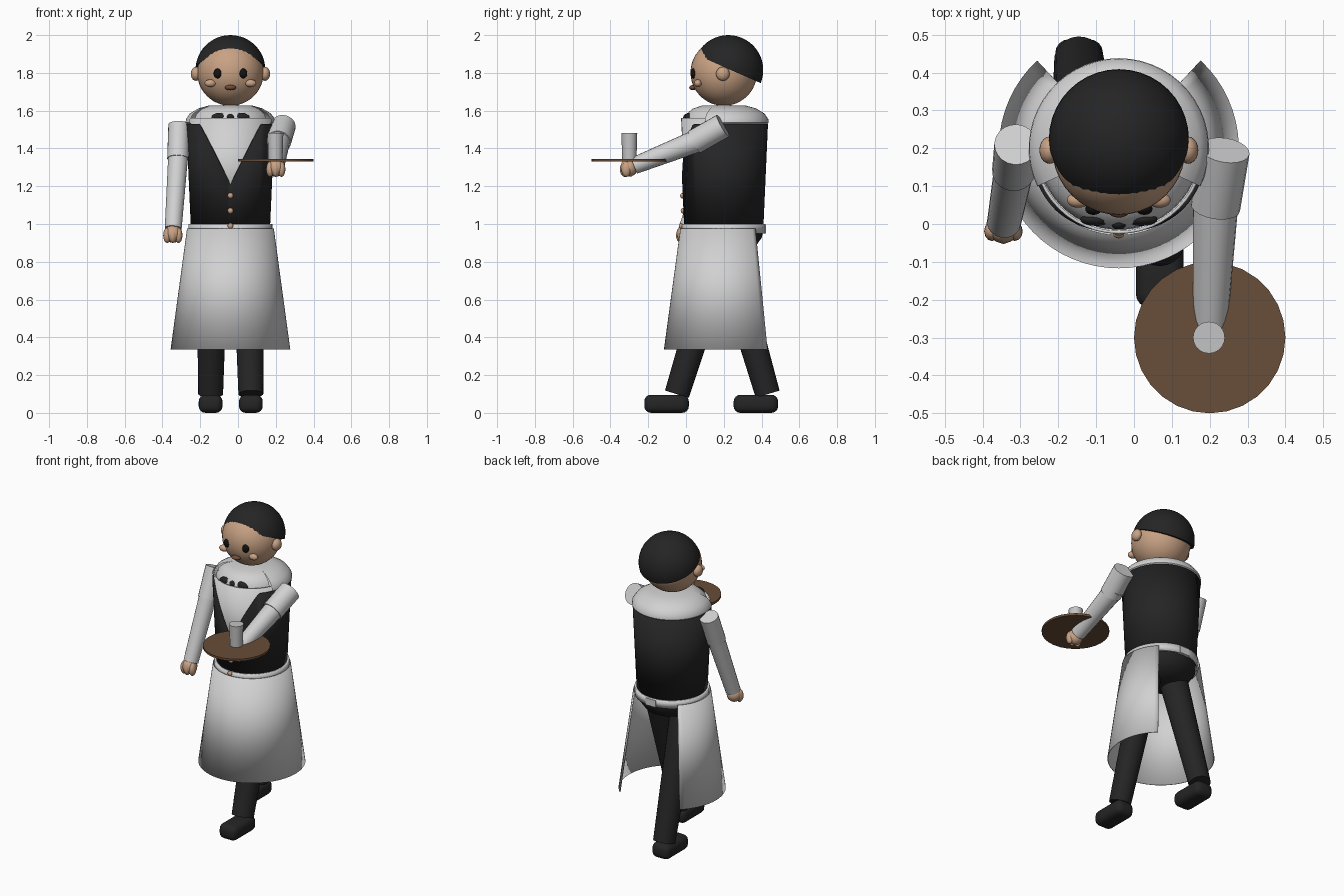
import bpy, bmesh, math
from mathutils import Vector, Matrix

old = bpy.data.objects.get("Cube")
if old:
    bpy.data.objects.remove(old, do_unlink=True)

CX, CY = -0.04, 0.2   # body axis


def material(name, r, g, b):
    m = bpy.data.materials.new(name)
    m.use_nodes = True
    m.diffuse_color = (r, g, b, 1)
    m.node_tree.nodes["Principled BSDF"].inputs["Base Color"].default_value = (r, g, b, 1)
    return m


BLACK = material("black cloth", 0.018, 0.018, 0.018)
WHITE = material("white linen", 0.64, 0.64, 0.64)
SKIN = material("skin", 0.58, 0.36, 0.23)
BROWN = material("brown wood", 0.14, 0.075, 0.04)
MOUTH = material("mouth brown", 0.16, 0.07, 0.04)
GLASS = material("glass grey", 0.55, 0.55, 0.55)
EYE = material("eye black", 0.006, 0.006, 0.006)


def finish(bm, name, mat, angle=40):
    bmesh.ops.recalc_face_normals(bm, faces=bm.faces)
    me = bpy.data.meshes.new(name)
    bm.to_mesh(me)
    bm.free()
    me.materials.append(mat)
    me.shade_smooth()
    me.set_sharp_from_angle(angle=math.radians(angle))
    ob = bpy.data.objects.new(name, me)
    bpy.context.scene.collection.objects.link(ob)
    return ob


def ball(name, center, radii, mat, segs=20, rings=12):
    bm = bmesh.new()
    bmesh.ops.create_uvsphere(bm, u_segments=segs, v_segments=rings, radius=1)
    bmesh.ops.transform(bm, verts=bm.verts,
                        matrix=Matrix.Translation(center) @ Matrix.Diagonal((*radii, 1)))
    return finish(bm, name, mat)


def tube(name, a, b, r1, r2, mat, segs=20):
    a, b = Vector(a), Vector(b)
    bm = bmesh.new()
    bmesh.ops.create_cone(bm, cap_ends=True, segments=segs, radius1=r1, radius2=r2,
                          depth=(b - a).length)
    rot = (b - a).to_track_quat('Z', 'Y').to_matrix().to_4x4()
    bmesh.ops.transform(bm, verts=bm.verts, matrix=Matrix.Translation((a + b) / 2) @ rot)
    return finish(bm, name, mat)


def lathe(name, profile, mat, start=0, end=360, segs=48, height=None):
    """Sweep (radius, z) points about the body axis; height(angle) may replace the top z."""
    bm = bmesh.new()
    closed = end - start == 360
    cols = []
    for i in range(segs if closed else segs + 1):
        a = math.radians(start + (end - start) * i / segs)
        col = []
        for r, z in profile:
            if height and z == profile[-1][1]:
                (r0, z0), (r1, z1) = profile[0], profile[-1]
                z = height(a)
                r = r0 + (r1 - r0) * (z - z0) / (z1 - z0)
            col.append(bm.verts.new((CX + r * math.cos(a), CY + r * math.sin(a), z)))
        cols.append(col)
    for i in range(segs):
        p, q = cols[i], cols[(i + 1) % len(cols)]
        for k in range(len(profile) - 1):
            bm.faces.new((p[k], q[k], q[k + 1], p[k + 1]))
    bmesh.ops.remove_doubles(bm, verts=bm.verts, dist=0.0001)
    return finish(bm, name, mat)


def thicken(ob, t, offset=-1):
    mod = ob.modifiers.new("thickness", 'SOLIDIFY')
    mod.thickness = t
    mod.offset = offset


# Head, ears and face
ball("head", (CX, CY, 1.802), (0.176, 0.176, 0.176), SKIN, 40, 24)
for side, s in (("right", -1), ("left", 1)):
    ball(side + "_ear", (CX + s * 0.183, 0.195, 1.795), (0.027, 0.036, 0.037), SKIN)
    ball(side + "_eye", (CX + s * 0.067, 0.04, 1.797), (0.022, 0.016, 0.026), EYE)
    ball(side + "_cheek", (CX + s * 0.107, 0.063, 1.745), (0.03, 0.02, 0.02), SKIN)
ball("mouth", (CX, 0.037, 1.722), (0.03, 0.02, 0.014), MOUTH)

# Hair cap, cut on a plane that falls towards the nape
bm = bmesh.new()
bmesh.ops.create_uvsphere(bm, u_segments=40, v_segments=24, radius=0.185)
bmesh.ops.translate(bm, verts=bm.verts, vec=(CX, 0.224, 1.815))
cut = bmesh.ops.bisect_plane(bm, geom=bm.verts[:] + bm.edges[:] + bm.faces[:],
                             plane_co=(CX, 0.2, 1.832), plane_no=(0, 0.44, 1), clear_inner=True)
bmesh.ops.contextual_create(bm, geom=[e for e in cut["geom_cut"]
                                      if isinstance(e, bmesh.types.BMEdge)])
finish(bm, "hair", BLACK)

# Shirt body, open at the collar rim, and the domed shoulders inside it
shirt = lathe("shirt", [(0.198, 1.0), (0.226, 1.56)], WHITE)
thicken(shirt, 0.008)
lathe("shoulders", [(0.22, 1.52), (0.238, 1.537), (0.236, 1.555), (0.215, 1.585), (0.17, 1.612),
                    (0.12, 1.626), (0.0, 1.63)], WHITE, start=-25, end=205, segs=32)
lathe("shirt_front_collar", [(0.215, 1.52), (0.212, 1.545), (0.2, 1.58), (0.165, 1.61), (0.12, 1.626),
                             (0.0, 1.63)], WHITE, start=205, end=335, segs=20)


# Waistcoat with a V neck at the front
def neckline(a):
    if math.sin(a) > 0:
        return 1.53
    return min(1.53, 1.21 + 2.0 * abs(0.222 * math.cos(a)))


vest = lathe("waistcoat", [(0.21, 0.99), (0.234, 1.53)], BLACK, segs=96, height=neckline)
thicken(vest, 0.01)
for i, (z, y) in enumerate(((1.15, -0.019), (1.07, -0.016), (0.99, -0.026))):
    ball(f"button_{i + 1}", (CX, y, z), (0.015, 0.012, 0.015), SKIN, 12, 8)

# Bow tie tucked behind the collar rim
for side, s in (("right", -1), ("left", 1)):
    tie = ball(side + "_bow_loop", (CX + s * 0.06, 0.012, 1.56), (0.042, 0.017, 0.028), BLACK)
ball("bow_knot", (CX, 0.003, 1.563), (0.02, 0.018, 0.02), BLACK)

# Apron open at the back, with its waistband and knot
apron = lathe("apron", [(0.23, 0.975), (0.317, 0.335)], WHITE, start=133, end=407)
thicken(apron, 0.005)
band = lathe("waistband", [(0.222, 0.95), (0.222, 1.0)], WHITE)
thicken(band, 0.012)
bm = bmesh.new()
bmesh.ops.create_cube(bm, size=1)
bmesh.ops.transform(bm, verts=bm.verts, matrix=Matrix.Translation((CX, 0.405, 0.972))
                    @ Matrix.Diagonal((0.07, 0.035, 0.045, 1)))
finish(bm, "apron_knot", WHITE)

# Hips, legs and shoes: left leg steps forward, right leg trails
lathe("hips", [(0.207, 0.99), (0.203, 0.93), (0.16, 0.87), (0.09, 0.84), (0.0, 0.835)], BLACK)
for side, x, ankle_y, shoe_y in (("left", 0.068, -0.048, -0.103), ("right", -0.145, 0.432, 0.37)):
    hip_x = CX + (0.095 if side == "left" else -0.095)
    tube(side + "_leg", (x, ankle_y, 0.1), (hip_x, CY, 0.9), 0.066, 0.085, BLACK, 24)
    bm = bmesh.new()
    bmesh.ops.create_cube(bm, size=1)
    bmesh.ops.transform(bm, verts=bm.verts, matrix=Matrix.Translation((x, shoe_y, 0.048))
                        @ Matrix.Diagonal((0.126, 0.236, 0.096, 1)))
    bmesh.ops.bevel(bm, geom=bm.edges[:], offset=0.036, segments=4, profile=0.5,
                    affect='EDGES')
    finish(bm, side + "_shoe", BLACK)

# Arms: short outer sleeve, tapering forearm, hand with fingers
ARMS = (
    ("right", (-0.312, 0.21, 1.525), (-0.318, 0.14, 1.345), (-0.345, -0.005, 0.948), 0.057),
    ("left", (0.24, 0.195, 1.52), (0.215, 0.045, 1.435), (0.2, -0.302, 1.298), 0.066),
)
for side, shoulder, elbow, hand, r in ARMS:
    tube(side + "_sleeve", shoulder, elbow, r, r, WHITE)
    e, h = Vector(elbow), Vector(hand)
    d = (h - e).normalized()
    tube(side + "_forearm", e - d * 0.05, h - d * 0.03, r * 0.94, 0.045, WHITE)
    ball(side + "_palm", hand, (0.046, 0.046, 0.048), SKIN, 16, 10)
    for i in (-1, 0, 1):
        ball(f"{side}_finger_{i + 2}", h + Vector((i * 0.03, -0.022 + 0.008 * abs(i), -0.008)),
             (0.021, 0.026, 0.041), SKIN, 12, 8)

# Serving tray and drinking glass
tube("tray", (0.2, -0.3, 1.331), (0.2, -0.3, 1.345), 0.2, 0.2, BROWN, 28)
tube("glass", (0.198, -0.3, 1.345), (0.198, -0.3, 1.482), 0.038, 0.042, GLASS, 24)
